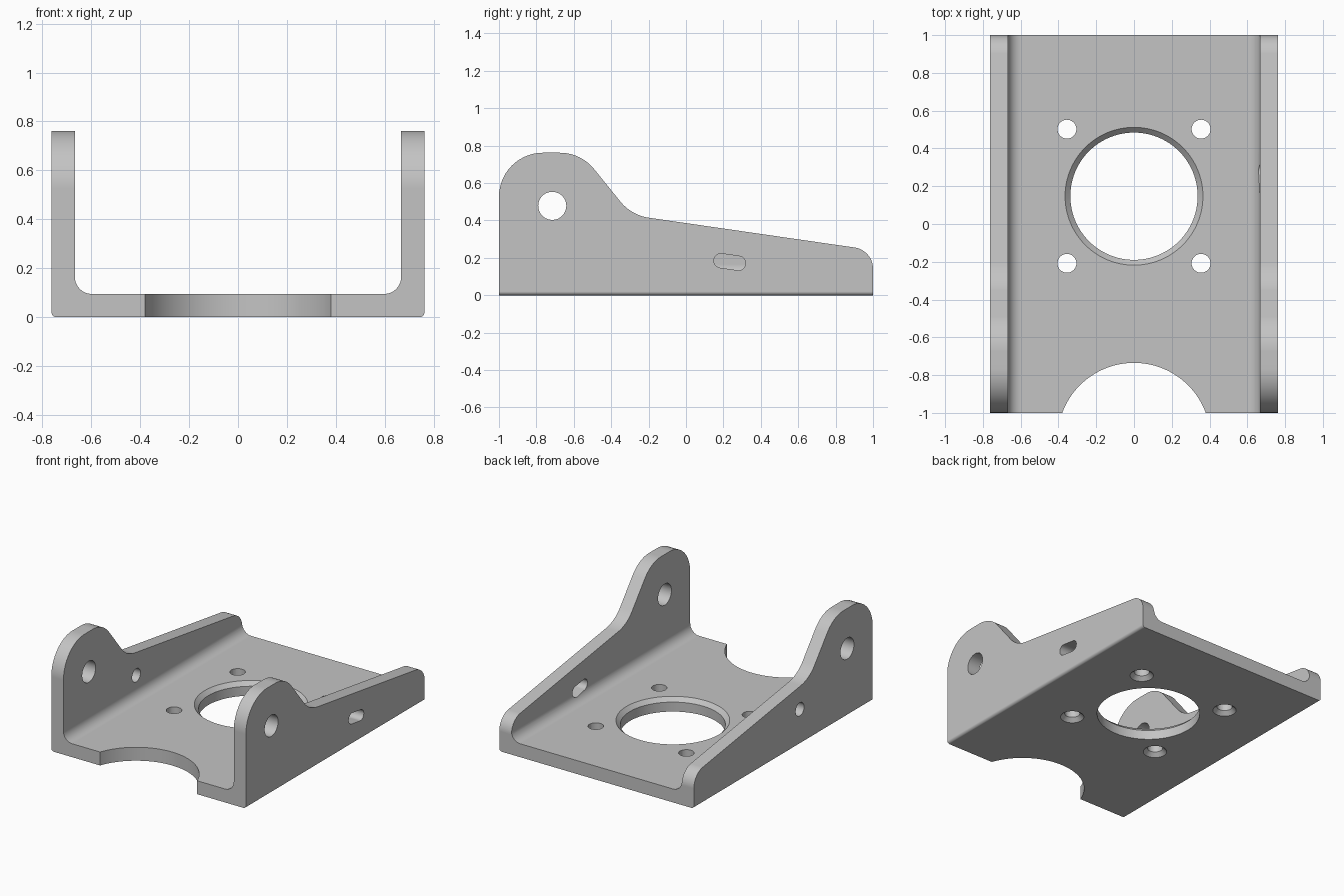
import bpy
import bmesh
from math import pi, tan, radians
from mathutils import Vector, Matrix

if "Cube" in bpy.data.objects:
    bpy.data.objects.remove(bpy.data.objects["Cube"], do_unlink=True)

grey = bpy.data.materials.new("grey_metal")
grey.use_nodes = True
GREY = (0.55, 0.55, 0.55, 1)
grey.diffuse_color = GREY
grey.node_tree.nodes["Principled BSDF"].inputs["Base Color"].default_value = GREY

THICK = 0.095
HALF_W = 0.762
INNER_W = HALF_W - THICK


def rounded(corners, steps=14):
    """Outline from (u, v, radius) corners, each rounded by a tangent arc."""
    out = []
    for i, (u, v, r) in enumerate(corners):
        p = Vector((u, v))
        if r == 0:
            out.append(p)
            continue
        a = (Vector(corners[i - 1][:2]) - p).normalized()
        b = (Vector(corners[(i + 1) % len(corners)][:2]) - p).normalized()
        half = a.angle(b) / 2
        start = p + a * (r / tan(half))
        centre = p + (a + b).normalized() * (r / abs(Vector((a.x, a.y)).cross((a + b).normalized())))
        spoke = start - centre
        end = p + b * (r / tan(half)) - centre
        sweep = pi - 2 * half
        if spoke.cross(end) < 0:
            sweep = -sweep
        out += [centre + Matrix.Rotation(sweep * k / steps, 2) @ spoke for k in range(steps + 1)]
    return out


def make_object(name, bm):
    bmesh.ops.recalc_face_normals(bm, faces=bm.faces)
    mesh = bpy.data.meshes.new(name)
    bm.to_mesh(mesh)
    bm.free()
    mesh.materials.append(grey)
    obj = bpy.data.objects.new(name, mesh)
    bpy.context.collection.objects.link(obj)
    return obj


def prism(name, outline, axis, low, high):
    """Extrude an outline along x (outline is y, z) or y (outline is x, z)."""
    bm = bmesh.new()
    place = (lambda p: (low, p.x, p.y)) if axis == "x" else (lambda p: (p.x, low, p.y))
    face = bm.faces.new([bm.verts.new(place(p)) for p in outline])
    new = bmesh.ops.extrude_face_region(bm, geom=[face])["geom"]
    step = Vector((high - low, 0, 0) if axis == "x" else (0, high - low, 0))
    bmesh.ops.translate(bm, vec=step, verts=[g for g in new if isinstance(g, bmesh.types.BMVert)])
    return make_object(name, bm)


def cone(name, centre, r_low, r_high, depth, axis="z", segments=64):
    bm = bmesh.new()
    turn = Matrix.Rotation(pi / 2, 4, "Y") if axis == "x" else Matrix()
    bmesh.ops.create_cone(bm, cap_ends=True, segments=segments, radius1=r_low, radius2=r_high,
                          depth=depth, matrix=Matrix.Translation(centre) @ turn)
    return make_object(name, bm)


def combine(target, tool, operation="DIFFERENCE"):
    tool.hide_render = True
    mod = target.modifiers.new("cut", "BOOLEAN")
    mod.operation = operation
    mod.solver = "EXACT"
    mod.object = tool
    bpy.context.view_layer.objects.active = target
    bpy.ops.object.modifier_apply(modifier=mod.name)
    bpy.data.objects.remove(tool, do_unlink=True)


# Channel: floor and two walls with rounded inner and outer bends
channel = rounded([
    (-HALF_W, 0, 0.02), (HALF_W, 0, 0.02), (HALF_W, 0.9, 0), (INNER_W, 0.9, 0),
    (INNER_W, THICK, 0.07), (-INNER_W, THICK, 0.07), (-INNER_W, 0.9, 0), (-HALF_W, 0.9, 0)])
bracket = prism("bracket", channel, "y", -1.1, 1.1)

# Side silhouette: tall rounded ear at the front, low sloping tail
silhouette = rounded([
    (-1, -0.1, 0), (-1, 0.762, 0.235), (-0.562, 0.762, 0.235),
    (-0.292, 0.428, 0.24), (1, 0.241, 0.115), (1, -0.1, 0)])
combine(bracket, prism("silhouette", silhouette, "x", -0.9, 0.9), "INTERSECT")

# Front notch
combine(bracket, cone("notch", (0, -1.14, 0.05), 0.405, 0.405, 0.4, segments=96))

# Large floor opening with a chamfered upper rim
combine(bracket, cone("opening", (0, 0.147, 0.05), 0.337, 0.337, 0.4, segments=96))
combine(bracket, cone("opening_rim", (0, 0.147, THICK - 0.01), 0.325, 0.385, 0.06, segments=96))

# Four screw holes, countersunk from below
for x in (-0.355, 0.355):
    for y in (-0.208, 0.502):
        combine(bracket, cone("screw_hole", (x, y, 0.05), 0.05, 0.05, 0.4, segments=40))
        combine(bracket, cone("countersink", (x, y, 0.01), 0.097, 0.037, 0.06, segments=40))

# Pivot holes through both ears, and a small round hole in the right wall
combine(bracket, cone("pivot_hole", (0, -0.715, 0.478), 0.075, 0.075, 2, "x", 48))
combine(bracket, cone("small_hole", (-0.7, -0.185, 0.25), 0.047, 0.047, 0.4, "x", 40))

# Tilted slot in the left wall
tilt = Matrix.Rotation(radians(-8.3), 2)
slot = [Vector((0.234, 0.178)) + tilt @ p for p in rounded(
    [(s * 0.085, t * 0.038, 0.0375) for s, t in ((-1, -1), (1, -1), (1, 1), (-1, 1))])]
combine(bracket, prism("slot", slot, "x", 0.5, 0.9))

# Smooth bends, crisp edges
bpy.ops.object.select_all(action="DESELECT")
bracket.select_set(True)
bpy.context.view_layer.objects.active = bracket
bpy.ops.object.shade_smooth_by_angle(angle=radians(30))
weighted = bracket.modifiers.new("weighted_normals", "WEIGHTED_NORMAL")
weighted.keep_sharp = True
